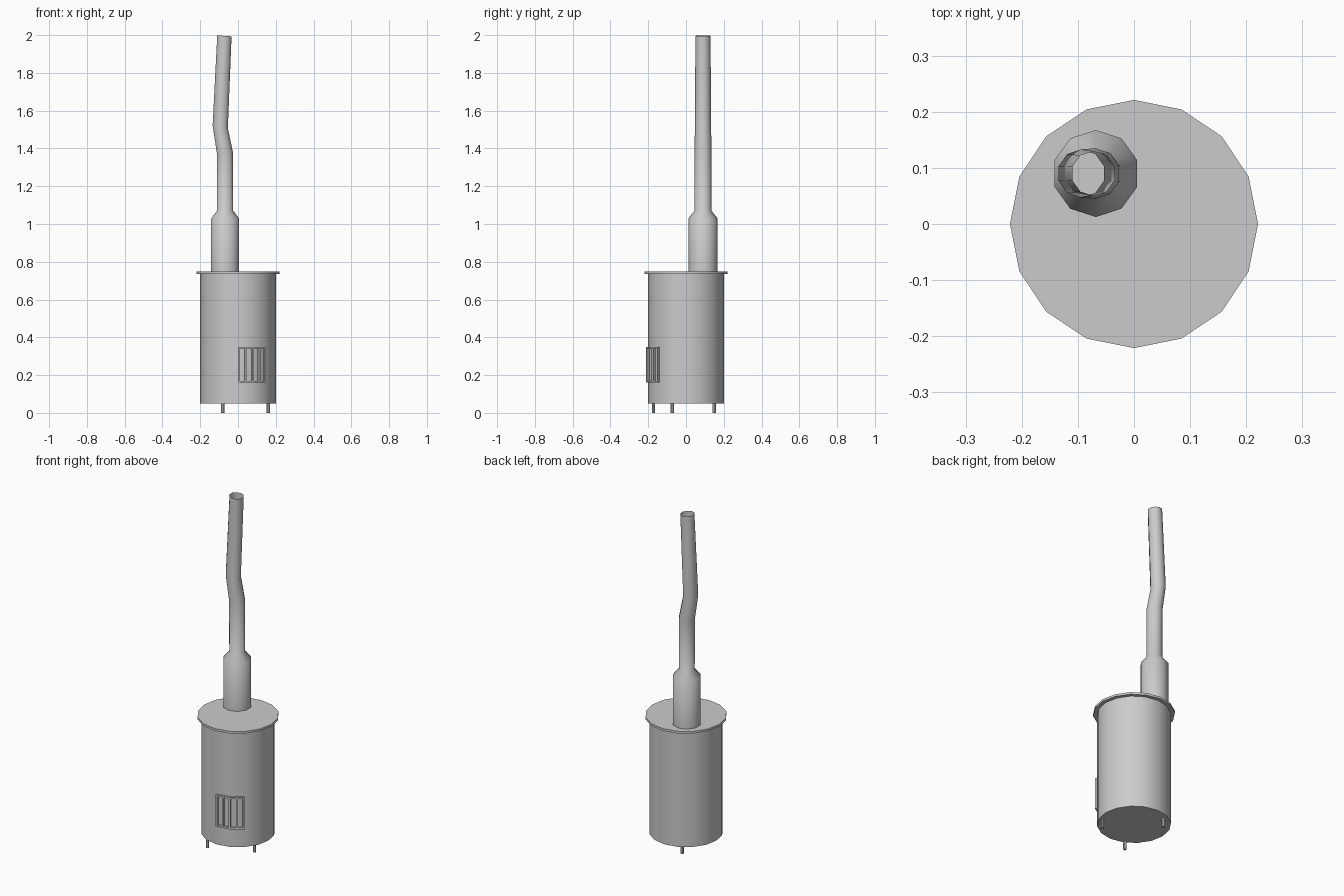
import bpy, bmesh
from math import sin, cos, pi, radians
from mathutils import Vector

if "Cube" in bpy.data.objects:
    bpy.data.objects.remove(bpy.data.objects["Cube"])


def make_object(name, bm, smooth=True):
    bmesh.ops.recalc_face_normals(bm, faces=bm.faces)
    mesh = bpy.data.meshes.new(name)
    bm.to_mesh(mesh)
    bm.free()
    obj = bpy.data.objects.new(name, mesh)
    bpy.context.collection.objects.link(obj)
    if smooth:
        bpy.ops.object.select_all(action='DESELECT')
        obj.select_set(True)
        bpy.context.view_layer.objects.active = obj
        bpy.ops.object.shade_smooth_by_angle(angle=radians(40))
    return obj


def loft(name, rings, sides, start=0.0, caps=True):
    """Rings are (x, y, z, radius, tilt in degrees about y)."""
    bm = bmesh.new()
    loops = []
    for x, y, z, r, tilt in rings:
        t = radians(tilt)
        loop = []
        for i in range(sides):
            a = start + 2 * pi * i / sides
            u, v = r * cos(a), r * sin(a)
            loop.append(bm.verts.new((x + u * cos(t), y + v, z - u * sin(t))))
        loops.append(loop)
    for low, high in zip(loops, loops[1:]):
        for i in range(sides):
            j = (i + 1) % sides
            bm.faces.new((low[i], low[j], high[j], high[i]))
    if caps:
        bm.faces.new(loops[0])
        bm.faces.new(loops[-1])
    return make_object(name, bm)


def on_body(angle, offset, z):
    """Point on the 16-sided body wall, pushed out by offset."""
    step = 22.5
    k = angle % step - step / 2
    r = (0.2 + offset) * cos(radians(step / 2)) / cos(radians(k))
    return Vector((r * cos(radians(angle)), r * sin(radians(angle)), z))


def wall_strip(name, angles, z0, z1, inner=-0.003, outer=0.011):
    """Solid strip that follows the body wall."""
    bm = bmesh.new()
    sections = [[bm.verts.new(on_body(a, o, z)) for o, z in
                 ((inner, z0), (outer, z0), (outer, z1), (inner, z1))]
                for a in angles]
    for s, t in zip(sections, sections[1:]):
        for i in range(4):
            j = (i + 1) % 4
            bm.faces.new((s[i], s[j], t[j], t[i]))
    bm.faces.new(sections[0])
    bm.faces.new(sections[-1])
    return make_object(name, bm, smooth=False)


# Drum body and overhanging lid
loft("stove_body", [(0, 0, 0.05, 0.2, 0), (0, 0, 0.737, 0.2, 0)], 16)
loft("stove_lid", [(0, 0, 0.735, 0.221, 0), (0, 0, 0.748, 0.221, 0)], 16)

# Chimney: wide collar, taper, bent open pipe
px, py = -0.068, 0.09
loft("chimney_pipe", [
    (px, py, 0.746, 0.0775, 0),
    (px, py, 1.03, 0.0775, 0),
    (px, py, 1.07, 0.045, 0),
    (px - 0.001, py, 1.375, 0.045, -4),
    (-0.094, py, 1.515, 0.043, 10),
    (-0.072, py, 1.996, 0.04, 4),
], 10, start=pi / 2, caps=False)

# Fire grate: curved rails and upright bars
rail_angles = (-90, -67.5, -45)
wall_strip("grate_bottom_rail", rail_angles, 0.16, 0.17)
wall_strip("grate_top_rail", rail_angles, 0.34, 0.35)
for n, a in enumerate((-88.7, -78.4, -67.5, -56.6, -46.3)):
    wall_strip(f"grate_bar_{n + 1}", (a - 1.3, a, a + 1.3), 0.17, 0.34)

# Three short feet
for n, (x, y) in enumerate(((-0.08, -0.172), (0.16, -0.073), (-0.08, 0.15))):
    loft(f"foot_{n + 1}", [(x, y, 0, 0.009, 0), (x, y, 0.052, 0.009, 0)], 8)
